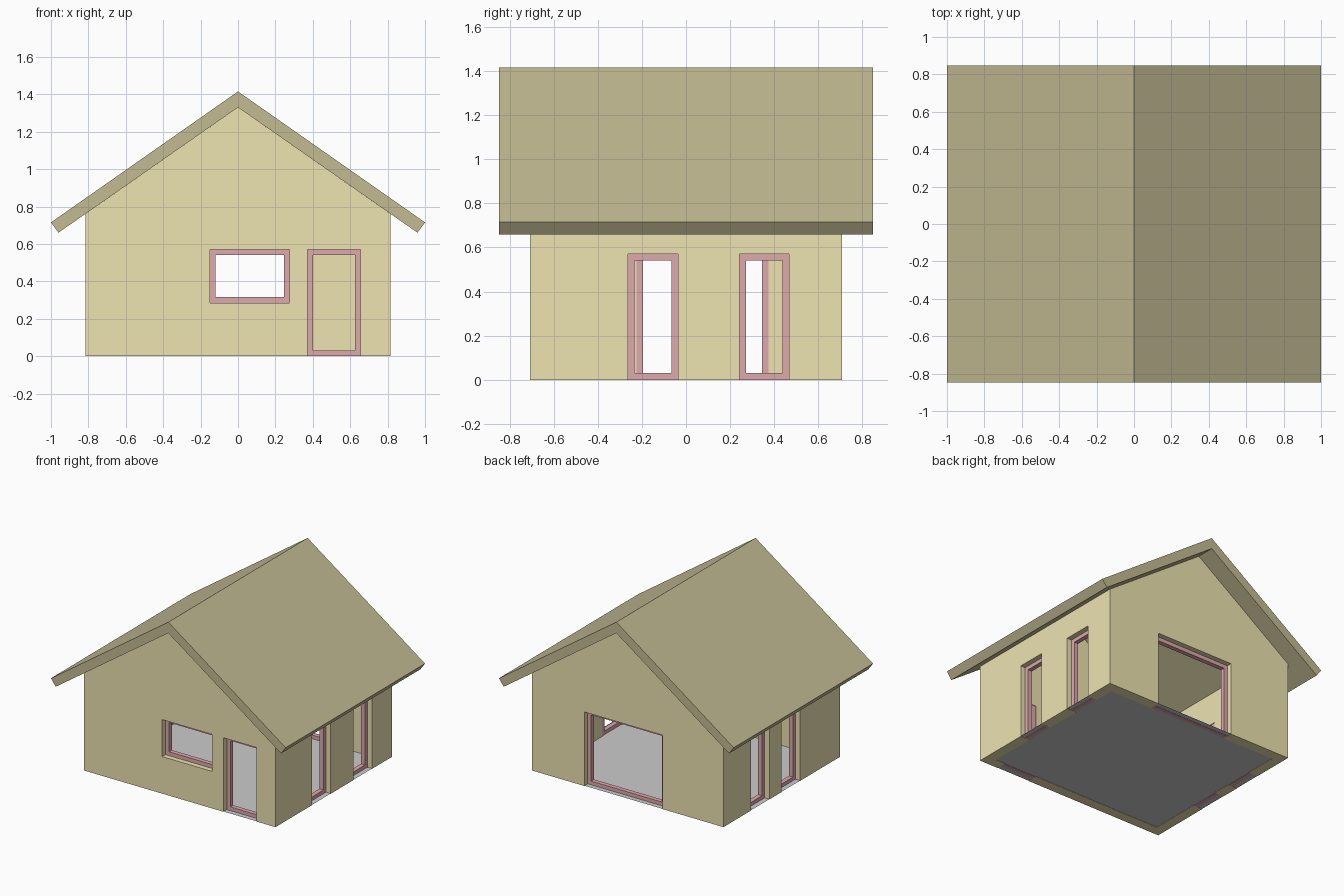
import bpy, bmesh

if "Cube" in bpy.data.objects:
    bpy.data.objects.remove(bpy.data.objects["Cube"])

W, D, T = 0.815, 0.708, 0.08        # half width, half depth, wall thickness
BAR, RECESS, DEPTH = 0.03, 0.04, 0.035


def material(name, rgb):
    m = bpy.data.materials.new(name)
    m.diffuse_color = (*rgb, 1)
    m.use_nodes = True
    m.node_tree.nodes["Principled BSDF"].inputs["Base Color"].default_value = m.diffuse_color
    return m


wall_mat = material("wall_yellow", (0.85, 0.77, 0.44))
roof_mat = material("roof_olive", (0.55, 0.50, 0.29))
frame_mat = material("frame_red", (0.73, 0.40, 0.42))


def finish(name, bm, mat=None):
    bmesh.ops.recalc_face_normals(bm, faces=bm.faces)
    me = bpy.data.meshes.new(name)
    bm.to_mesh(me)
    bm.free()
    ob = bpy.data.objects.new(name, me)
    bpy.context.collection.objects.link(ob)
    if mat:
        me.materials.append(mat)
    return ob


def prism(name, profile, half, mat=None):
    """Extrude an x-z profile along y."""
    bm = bmesh.new()
    face = bm.faces.new([bm.verts.new((x, -half, z)) for x, z in profile])
    ext = bmesh.ops.extrude_face_region(bm, geom=[face])["geom"]
    verts = [g for g in ext if isinstance(g, bmesh.types.BMVert)]
    bmesh.ops.translate(bm, verts=verts, vec=(0, 2 * half, 0))
    return finish(name, bm, mat)


def add_box(bm, lo, hi):
    vs = bmesh.ops.create_cube(bm, size=1)["verts"]
    for v in vs:
        v.co = [(a + b) / 2 + c * (b - a) for a, b, c in zip(lo, hi, v.co)]


def wall_box(bm, side, a0, a1, d0, d1, z0, z1):
    """Box on a wall: a along the wall, d inward from its outer surface."""
    half = D if side in ("front", "back") else W
    s = 1 if side in ("back", "right") else -1
    p, q = sorted((s * (half - d0), s * (half - d1)))
    if side in ("front", "back"):
        add_box(bm, (a0, p, z0), (a1, q, z1))
    else:
        add_box(bm, (p, a0, z0), (q, a1, z1))


# gabled walls
walls = prism("walls", [(-W, 0), (W, 0), (W, 0.761), (0, 1.33), (-W, 0.761)], D, wall_mat)


def cut(cutter):
    cutter.hide_render = True
    cutter.hide_viewport = True
    cutter.display_type = 'WIRE'
    mod = walls.modifiers.new(cutter.name, 'BOOLEAN')
    mod.operation = 'DIFFERENCE'
    mod.solver = 'EXACT'
    mod.object = cutter


# hollow interior, open up to the roof
bm = bmesh.new()
add_box(bm, (-W + T, -D + T, -0.2), (W - T, D - T, 2))
cut(finish("interior_cutter", bm))

# openings and their recessed frames
openings = [
    ("front_window", "front", -0.15, 0.275, 0.285, 0.57),
    ("front_door", "front", 0.372, 0.655, 0, 0.57),
    ("back_window", "back", -0.295, 0.37, 0, 0.57),
    ("right_window_a", "right", -0.263, -0.036, 0, 0.57),
    ("right_window_b", "right", 0.242, 0.468, 0, 0.57),
    ("left_window_a", "left", -0.225, 0.002, 0, 0.57),
    ("left_window_b", "left", 0.15, 0.375, 0, 0.57),
]
for name, side, a0, a1, z0, z1 in openings:
    bm = bmesh.new()
    wall_box(bm, side, a0, a1, -0.1, T + 0.05, z0 if z0 else -0.1, z1)
    cut(finish(name + "_cutter", bm))
    bm = bmesh.new()
    r0, r1 = RECESS, RECESS + DEPTH
    for p, q in ((a0, a0 + BAR), (a1 - BAR, a1)):
        wall_box(bm, side, p, q, r0, r1, z0, z1)
    for p, q in ((z0, z0 + BAR), (z1 - BAR, z1)):
        wall_box(bm, side, a0 + BAR, a1 - BAR, r0, r1, p, q)
    finish(name + "_frame", bm, frame_mat)

# pitched roof with overhang
prism("roof", [(0, 1.415), (1, 0.715), (0.96, 0.66), (0, 1.33),
               (-0.96, 0.66), (-1, 0.715)], 0.848, roof_mat)

# thin floor sheet
bm = bmesh.new()
bm.faces.new([bm.verts.new((x, y, 0.002)) for x, y in
              ((-W, -D), (W, -D), (W, D), (-W, D))])
floor = finish("floor", bm)
if floor.data.polygons[0].normal.z < 0:
    floor.data.flip_normals()
